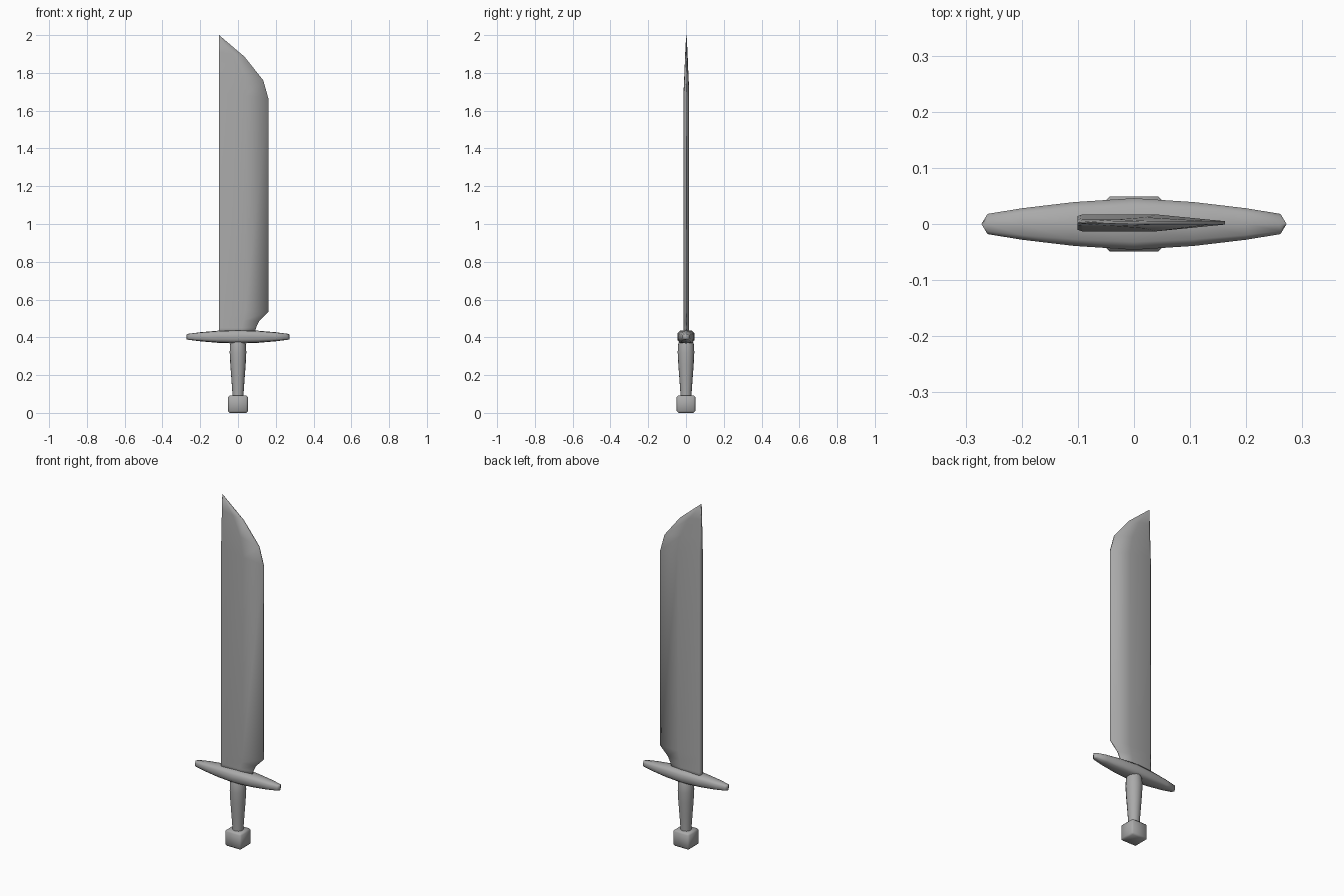
import bpy, bmesh, math

if "Cube" in bpy.data.objects:
    bpy.data.objects.remove(bpy.data.objects["Cube"])

steel = bpy.data.materials.new("dark_grey")
steel.diffuse_color = (0.4, 0.4, 0.4, 1)
steel.use_nodes = True
steel.node_tree.nodes["Principled BSDF"].inputs["Base Color"].default_value = steel.diffuse_color


def loft(name, rings, angle):
    """Skin closed cross-section rings into a capped solid."""
    bm = bmesh.new()
    rows = [[bm.verts.new(p) for p in r] for r in rings]
    n = len(rows[0])
    for a, b in zip(rows, rows[1:]):
        for i in range(n):
            j = (i + 1) % n
            bm.faces.new((a[i], a[j], b[j], b[i]))
    bm.faces.new(rows[0])
    bm.faces.new(rows[-1])
    bmesh.ops.remove_doubles(bm, verts=bm.verts, dist=0.0002)
    bmesh.ops.recalc_face_normals(bm, faces=bm.faces)
    return finish(name, bm, angle)


def finish(name, bm, angle):
    mesh = bpy.data.meshes.new(name)
    bm.to_mesh(mesh)
    bm.free()
    mesh.materials.append(steel)
    ob = bpy.data.objects.new(name, mesh)
    bpy.context.collection.objects.link(ob)
    bpy.ops.object.select_all(action='DESELECT')
    ob.select_set(True)
    bpy.context.view_layer.objects.active = ob
    bpy.ops.object.shade_smooth_by_angle(angle=math.radians(angle))
    return ob


# Blade: flat spine on the left, ridge, thin cutting edge on the right
# spine z, ridge (x, z), edge (x, z), half thickness
stations = [
    (0.41, (0.02, 0.41), (0.088, 0.41), 0.015),
    (0.45, (0.02, 0.45), (0.095, 0.45), 0.015),
    (0.49, (0.03, 0.49), (0.112, 0.485), 0.015),
    (0.54, (0.04, 0.54), (0.162, 0.535), 0.015),
    (1.70, (0.04, 1.68), (0.162, 1.66), 0.015),
    (1.81, (0.02, 1.79), (0.134, 1.76), 0.010),
    (1.91, (-0.03, 1.90), (0.035, 1.885), 0.006),
    (2.00, (-0.099, 1.9985), (-0.097, 1.9975), 0.0012),
]
YB = 0.002
rings = []
for sz, (rx, rz), (ex, ez), t in stations:
    e = min(0.003, t * 0.5)
    bevel_x = -0.0995 if sz == 2.0 else -0.092
    half = [(-0.101, t * 0.8, sz), (bevel_x, t, sz), (rx, t, rz), (ex, e, ez)]
    rings.append([(x, YB - y, z) for x, y, z in half] +
                 [(x, YB + y, z) for x, y, z in reversed(half)])
loft("blade", rings, 180)

# Crossguard: tapered bar of chamfered section, with wedge-shaped ends
profile = [(0, 0.046, 0.036), (0.107, 0.039, 0.032), (0.2, 0.028, 0.024),
           (0.261, 0.018, 0.016), (0.272, 0.0, 0.013)]
section = [(1, 0.5), (0.7, 0.9), (0, 1), (-0.7, 0.9),
           (-1, 0.5), (-1, -0.5), (-0.7, -0.9), (0, -1), (0.7, -0.9), (1, -0.5)]
stops = [(-x, a, b) for x, a, b in reversed(profile[1:])] + profile
loft("crossguard", [[(x, a * u, 0.403 + b * v) for u, v in section]
                    for x, a, b in stops], 180)

# Grip: round handle swelling towards the guard
grip = [(0.08, 0.029), (0.11, 0.030), (0.18, 0.035), (0.26, 0.041),
        (0.32, 0.044), (0.36, 0.042), (0.39, 0.034)]
loft("grip", [[(r * math.cos(i * math.tau / 16), r * math.sin(i * math.tau / 16), z)
               for i in range(16)] for z, r in grip], 60)

# Pommel: bevelled block
bm = bmesh.new()
bmesh.ops.create_cube(bm, size=1)
for v in bm.verts:
    v.co = (v.co.x * 0.104, v.co.y * 0.098, 0.0465 + v.co.z * 0.093)
bmesh.ops.bevel(bm, geom=bm.edges[:], offset=0.009, segments=1, profile=0.5, affect='EDGES')
finish("pommel", bm, 180)
